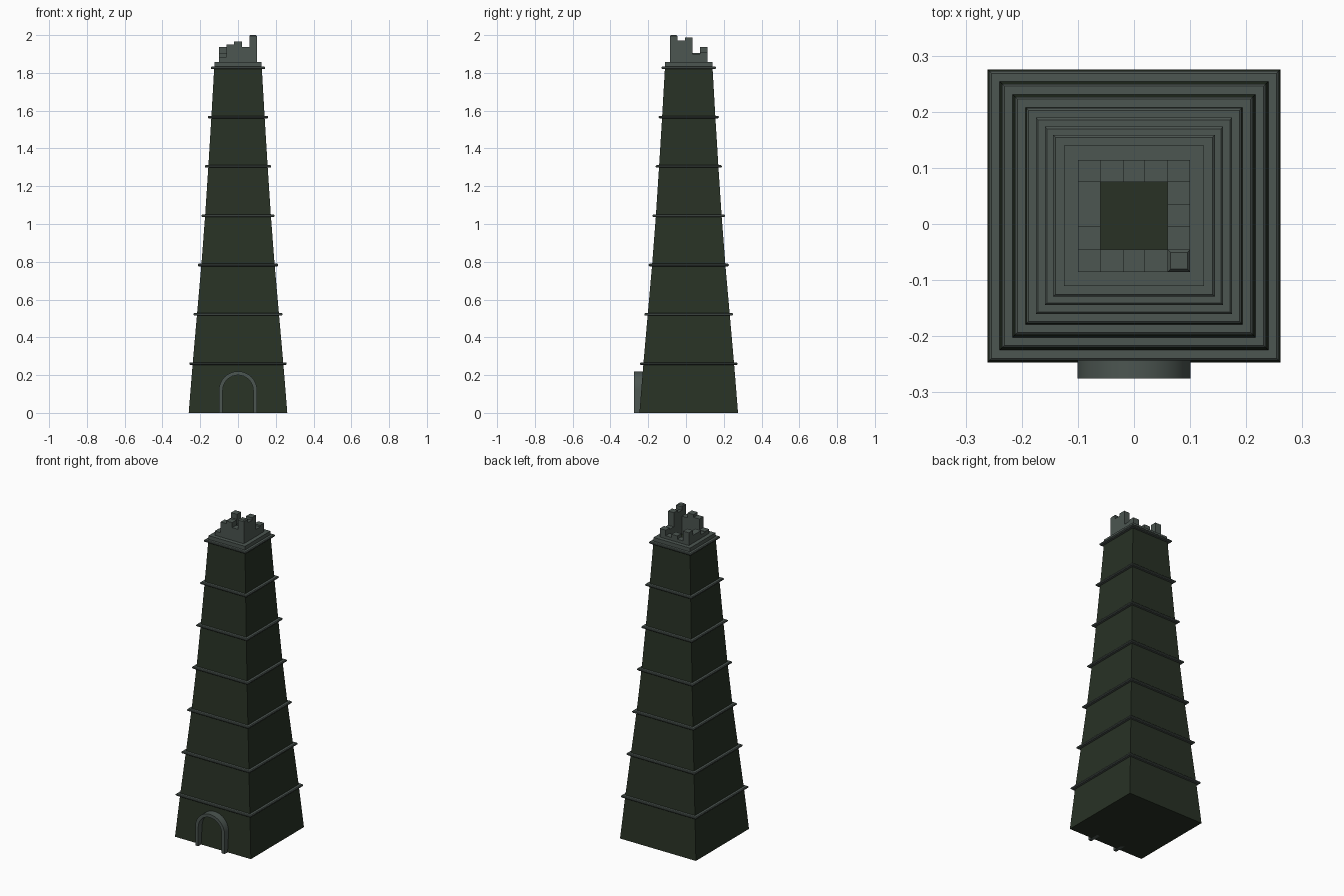
import bpy, bmesh, math

if "Cube" in bpy.data.objects:
    bpy.data.objects.remove(bpy.data.objects["Cube"])

CY = 0.0145  # tower axis sits slightly behind the origin


def material(name, rgb):
    m = bpy.data.materials.new(name)
    m.diffuse_color = (*rgb, 1)
    m.use_nodes = True
    m.node_tree.nodes["Principled BSDF"].inputs["Base Color"].default_value = m.diffuse_color
    return m


DARK = material("dark_green", (0.021, 0.031, 0.018))
STONE = material("grey_stone", (0.072, 0.092, 0.082))


def finish(name, bm, mat):
    bmesh.ops.recalc_face_normals(bm, faces=bm.faces)
    me = bpy.data.meshes.new(name)
    bm.to_mesh(me)
    bm.free()
    me.materials.append(mat)
    ob = bpy.data.objects.new(name, me)
    bpy.context.collection.objects.link(ob)
    return ob


def square_loft(name, profile, mat, x=0, y=CY, ring=False):
    """Loft square sections (half width, z); ring closes the profile, else caps."""
    bm = bmesh.new()
    loops = [[bm.verts.new((x + sx * h, y + sy * h, z))
              for sx, sy in ((-1, -1), (1, -1), (1, 1), (-1, 1))]
             for h, z in profile]
    pairs = list(zip(loops, loops[1:]))
    if ring:
        pairs.append((loops[-1], loops[0]))
    else:
        bm.faces.new(loops[0])
        bm.faces.new(loops[-1])
    for a, b in pairs:
        for i in range(4):
            j = (i + 1) % 4
            bm.faces.new((a[i], a[j], b[j], b[i]))
    return finish(name, bm, mat)


# Tapering body
STEP = 0.261
widths = [0.261, 0.240, 0.217, 0.194, 0.174, 0.157, 0.141, 0.126]
square_loft("tower_body", [(w, i * STEP) for i, w in enumerate(widths)], DARK)

# Horizontal bands with chamfered outer edge
for i, w in enumerate(widths[1:], 1):
    z, o = i * STEP, w + 0.018
    square_loft(f"band_{i}", [(w - 0.01, z - 0.007), (o - 0.004, z - 0.007),
                              (o, z - 0.003), (o, z + 0.003),
                              (o - 0.004, z + 0.007), (w - 0.01, z + 0.007)],
                STONE, ring=True)

# Ledge under the parapet
square_loft("top_ledge", [(0.06, 1.825), (0.125, 1.825), (0.125, 1.857), (0.06, 1.857)],
            STONE, ring=True)

# Broken parapet: ring of square columns, (column, row) -> top height
heights = {(0, 0): 1.883, (1, 0): 1.95, (2, 0): 1.967, (3, 0): 1.936,
           (4, 1): 1.972, (4, 2): 1.988, (4, 3): 1.90, (4, 4): 1.91,
           (0, 1): 1.88, (0, 2): 1.905, (0, 3): 1.905, (0, 4): 1.936,
           (1, 4): 1.875, (2, 4): 1.895, (3, 4): 1.875}
for (i, j), top in heights.items():
    square_loft(f"parapet_block_{i}_{j}", [(0.02, 1.83), (0.02, top)], STONE,
                (i - 2) * 0.04, CY + (j - 2) * 0.04)
square_loft("parapet_corner_post", [(0.02, 1.83), (0.02, 1.994), (0.015, 2.0)],
            STONE, 0.08, CY - 0.08)

# Arched door surround
N, SPRING = 16, 0.119


def arch(r):
    return ([(r, 0)] + [(r * math.cos(math.pi * k / N), SPRING + r * math.sin(math.pi * k / N))
                        for k in range(N + 1)] + [(-r, 0)])


bm = bmesh.new()
rows = [[bm.verts.new((x, y, z)) for x, z in arch(r)]
        for r, y in ((0.101, -0.2), (0.101, -0.2755), (0.081, -0.2755), (0.081, -0.2))]
for a, b in zip(rows, rows[1:] + rows[:1]):
    for k in range(len(a) - 1):
        bm.faces.new((a[k], a[k + 1], b[k + 1], b[k]))
for end in (0, -1):
    bm.faces.new([row[end] for row in rows])
door = finish("door_arch", bm, STONE)
bpy.context.view_layer.objects.active = door
door.select_set(True)
bpy.ops.object.shade_smooth_by_angle(angle=math.radians(30))
